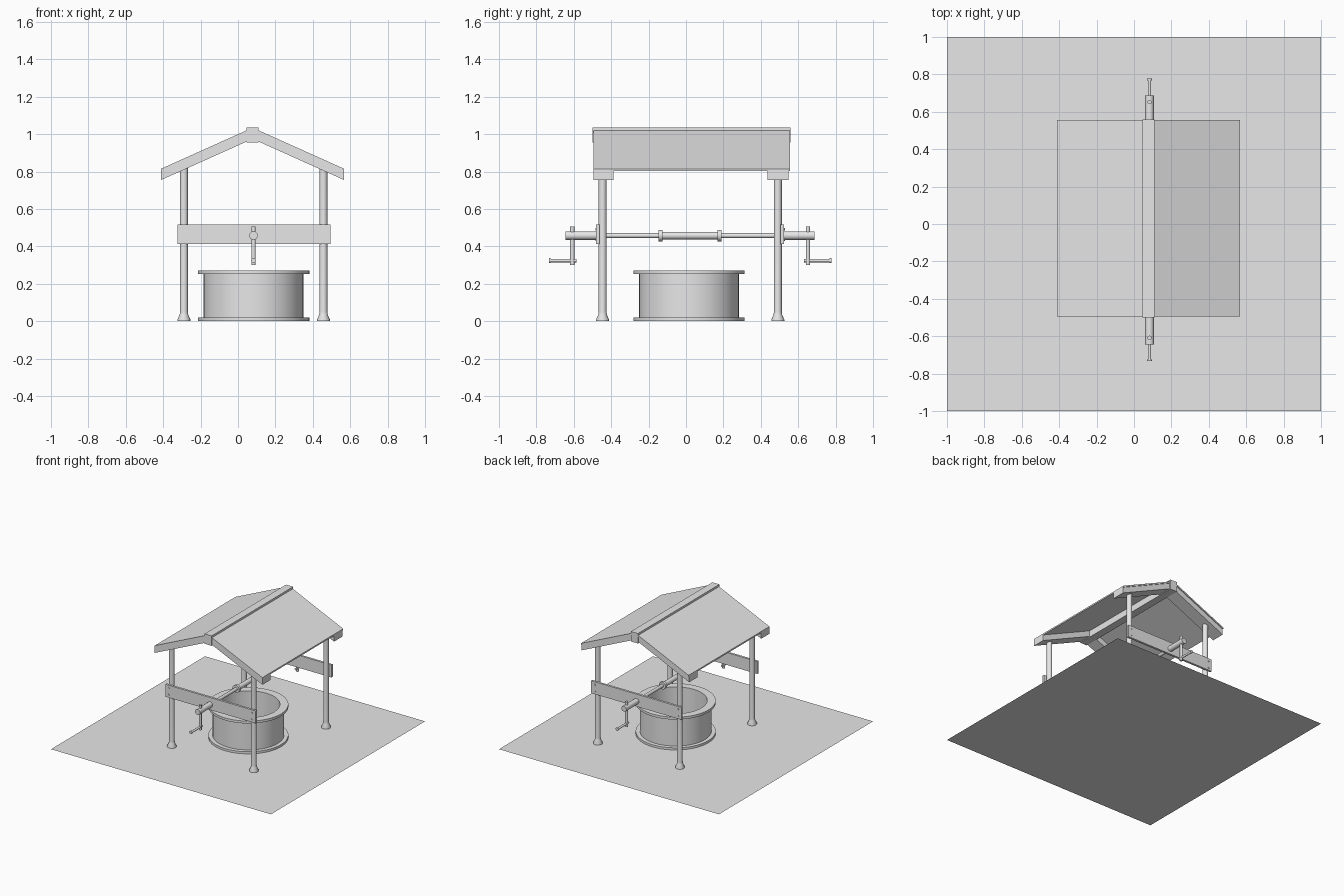
import bpy, bmesh, math
from mathutils import Vector

cube = bpy.data.objects.get("Cube")
if cube:
    bpy.data.objects.remove(cube, do_unlink=True)

grey = bpy.data.materials.new("plain grey")
grey.use_nodes = True
grey.diffuse_color = (0.8, 0.8, 0.8, 1)
grey.node_tree.nodes["Principled BSDF"].inputs["Base Color"].default_value = (0.8, 0.8, 0.8, 1)

CX, CY = 0.083, 0.022          # centre of the well house
AXLE_Z = 0.458


def finish(name, bm, smooth=False):
    bmesh.ops.recalc_face_normals(bm, faces=bm.faces)
    mesh = bpy.data.meshes.new(name)
    bm.to_mesh(mesh)
    bm.free()
    obj = bpy.data.objects.new(name, mesh)
    bpy.context.collection.objects.link(obj)
    mesh.materials.append(grey)
    if smooth:
        bpy.ops.object.select_all(action="DESELECT")
        obj.select_set(True)
        bpy.context.view_layer.objects.active = obj
        bpy.ops.object.shade_smooth_by_angle(angle=math.radians(40))
    return obj


def prism(name, profile, y0, y1):
    """Extrude an x-z outline from y0 to y1."""
    bm = bmesh.new()
    face = bm.faces.new([bm.verts.new((x, y0, z)) for x, z in profile])
    ext = bmesh.ops.extrude_face_region(bm, geom=[face])
    verts = [v for v in ext["geom"] if isinstance(v, bmesh.types.BMVert)]
    bmesh.ops.translate(bm, verts=verts, vec=(0, y1 - y0, 0))
    return finish(name, bm)


def box(name, x0, x1, y0, y1, z0, z1):
    return prism(name, [(x0, z0), (x1, z0), (x1, z1), (x0, z1)], y0, y1)


def lathe(name, origin, axis, profile, sides=16, closed=False):
    """Spin (radius, height) points about an axis through origin."""
    turn = Vector((0, 0, 1)).rotation_difference(Vector(axis))
    bm = bmesh.new()
    rings = []
    for r, h in profile:
        ring = []
        for i in range(sides):
            a = math.tau * i / sides
            p = turn @ Vector((r * math.cos(a), r * math.sin(a), h))
            ring.append(bm.verts.new(p + Vector(origin)))
        rings.append(ring)
    pairs = list(zip(rings, rings[1:]))
    if closed:
        pairs.append((rings[-1], rings[0]))
    else:
        bm.faces.new(rings[0])
        bm.faces.new(rings[-1])
    for a, b in pairs:
        for i in range(sides):
            j = (i + 1) % sides
            bm.faces.new((a[i], a[j], b[j], b[i]))
    return finish(name, bm, True)


def rod(name, start, axis, radius, length, sides=16):
    return lathe(name, start, axis, [(radius, 0), (radius, length)], sides)


# Ground sheet
bm = bmesh.new()
bmesh.ops.create_grid(bm, x_segments=1, y_segments=1, size=1)
finish("ground", bm)

# Round well wall with a base flange and an overhanging rim
lathe("well_wall", (CX, 0.016, 0), (0, 0, 1),
      [(0.235, 0.002), (0.298, 0.002), (0.298, 0.02), (0.267, 0.02), (0.267, 0.14),
       (0.267, 0.252), (0.298, 0.252), (0.298, 0.272), (0.235, 0.272)], 48, True)

# Posts with flared feet
for depth, y in (("front", -0.446), ("back", 0.491)):
    for side, x in (("right", -0.289), ("left", 0.457)):
        lathe(f"{depth}_{side}_post", (x, y, 0), (0, 0, 1),
              [(0.035, 0.001), (0.035, 0.008), (0.023, 0.035), (0.021, 0.05), (0.021, 0.82)])

# Roof: two sloping panels, end rafters beneath and a ridge beam
RIDGE_X = 0.078
for side, s in (("right", -1), ("left", 1)):
    def slope(top, bottom):
        eave, peak = RIDGE_X + s * 0.49, RIDGE_X
        return [(eave, 0.815 - top), (peak, 1.035 - top),
                (peak, 1.035 - bottom), (eave, 0.815 - bottom)]
    prism(f"{side}_roof_panel", slope(0, 0.012), -0.495, 0.555)
    prism(f"front_{side}_rafter", slope(0.01, 0.06), -0.494, -0.388)
    prism(f"back_{side}_rafter", slope(0.01, 0.06), 0.436, 0.548)
box("ridge_beam", RIDGE_X - 0.032, RIDGE_X + 0.032, -0.499, 0.558, 0.955, 1.037)

# Cross beams, bolts and a crank at each end
for name, s in (("front", -1), ("back", 1)):
    inner, outer = CY + s * 0.484, CY + s * 0.502
    box(f"{name}_cross_beam", -0.324, 0.495, min(inner, outer), max(inner, outer), 0.414, 0.516)
    for x in (-0.295, 0.46):
        for z in (0.436, 0.492):
            rod(f"{name}_bolt", (x, outer, z), (0, s, 0), 0.007, 0.005, 8)
    rod(f"{name}_crank_hub", (CX, CY + s * 0.48, AXLE_Z), (0, s, 0), 0.023, 0.185)
    arm_y = CY + s * 0.63
    rod(f"{name}_crank_arm", (CX, arm_y, 0.3), (0, 0, 1), 0.0115, 0.206, 12)
    lathe(f"{name}_crank_handle", (CX, arm_y - s * 0.022, 0.324), (0, s, 0),
          [(0.009, 0), (0.009, 0.138), (0.013, 0.138), (0.013, 0.147)], 12)
    rod(f"{name}_drum_collar", (CX, CY + s * 0.147, AXLE_Z), (0, s, 0), 0.031, 0.021)

# Axle and its winding drum
rod("axle", (CX, CY - 0.5, AXLE_Z), (0, 1, 0), 0.013, 1.0)
rod("winding_drum", (CX, CY - 0.16, AXLE_Z), (0, 1, 0), 0.02, 0.32)
